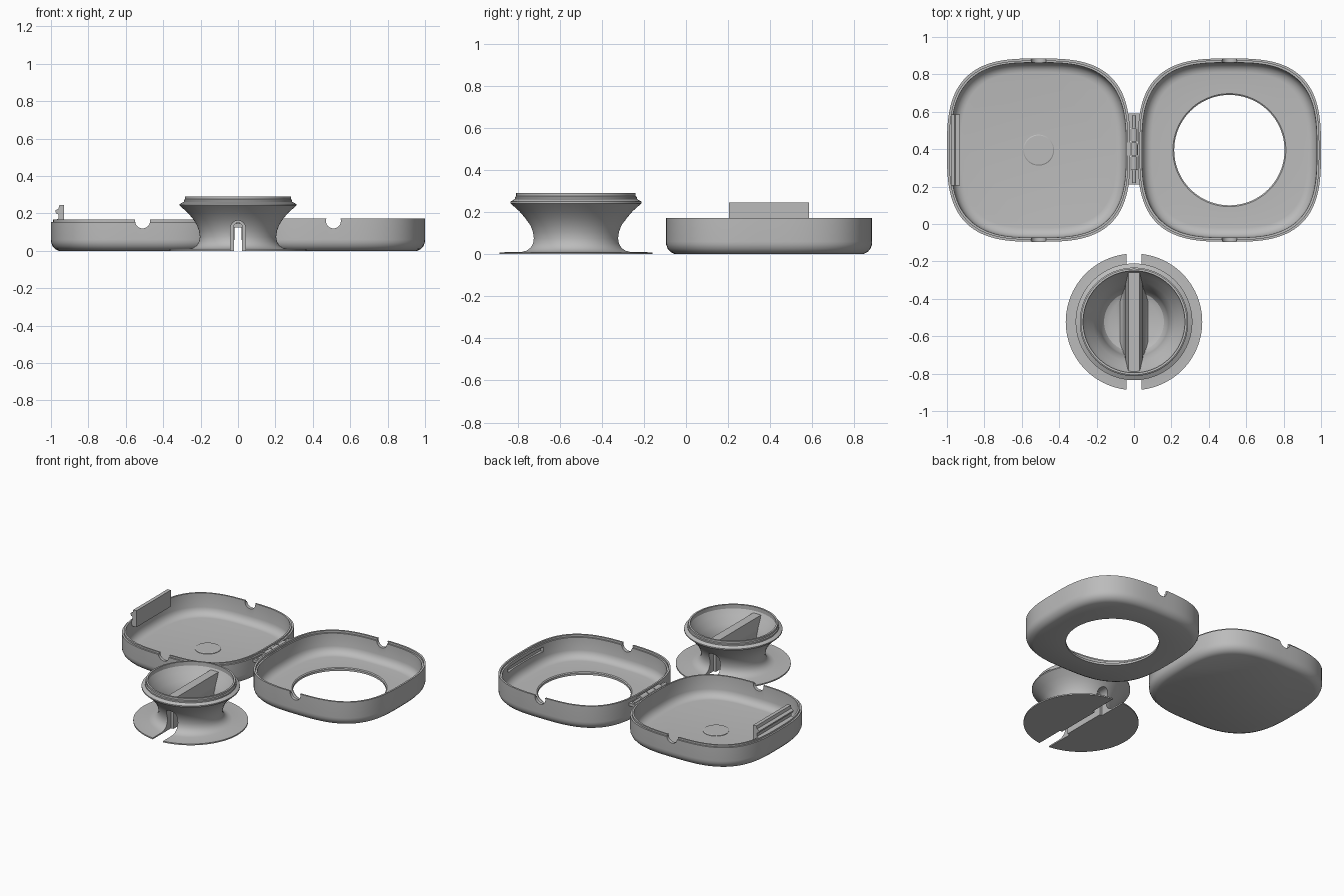
import bpy, bmesh
from math import sin, cos, pi, radians

if "Cube" in bpy.data.objects:
    bpy.data.objects.remove(bpy.data.objects["Cube"], do_unlink=True)

grey = bpy.data.materials.new("plain grey")
grey.diffuse_color = (0.5, 0.5, 0.5, 1)
grey.use_nodes = True
grey.node_tree.nodes["Principled BSDF"].inputs["Base Color"].default_value = (0.5, 0.5, 0.5, 1)

parts = []
CX, CY, HALF = 0.51, 0.395, 0.49     # tray centre and half width
SPOOL_Y = -0.523


def finish(name, bm, keep=True):
    bmesh.ops.recalc_face_normals(bm, faces=bm.faces)
    mesh = bpy.data.meshes.new(name)
    bm.to_mesh(mesh)
    bm.free()
    mesh.materials.append(grey)
    obj = bpy.data.objects.new(name, mesh)
    bpy.context.scene.collection.objects.link(obj)
    if keep:
        parts.append(obj)
    else:
        obj.hide_render = True
    return obj


def loft(name, centre, rings, closed=False, count=128, keep=True):
    """Stack rounded rings of (radius, height, squareness) into one skin."""
    bm = bmesh.new()
    loops = []
    for h, z, n in rings:
        loop = []
        for i in range(count):
            a = 2 * pi * i / count
            r = h / (abs(cos(a)) ** n + abs(sin(a)) ** n) ** (1 / n)
            loop.append(bm.verts.new((centre[0] + r * cos(a), centre[1] + r * sin(a), z)))
        loops.append(loop)
    pairs = list(zip(loops, loops[1:]))
    if closed:
        pairs.append((loops[-1], loops[0]))
    else:
        bm.faces.new(loops[0])
        bm.faces.new(loops[-1])
    for lo, hi in pairs:
        for i in range(count):
            j = (i + 1) % count
            bm.faces.new((lo[i], lo[j], hi[j], hi[i]))
    return finish(name, bm, keep)


def prism(name, outline, y0, y1, keep=True):
    """Extrude an x-z outline along y."""
    bm = bmesh.new()
    a = [bm.verts.new((x, y0, z)) for x, z in outline]
    b = [bm.verts.new((x, y1, z)) for x, z in outline]
    bm.faces.new(a)
    bm.faces.new(b)
    for i in range(len(a)):
        j = (i + 1) % len(a)
        bm.faces.new((a[i], a[j], b[j], b[i]))
    return finish(name, bm, keep)


def disc(x, z, r, count=32):
    return [(x + r * cos(2 * pi * i / count), z + r * sin(2 * pi * i / count)) for i in range(count)]


def arch(r, top):
    """Slot outline with a round top, open below the ground."""
    steps = [pi * i / 16 for i in range(17)]
    return [(r, -0.05)] + [(r * cos(a), top - r + r * sin(a)) for a in steps] + [(-r, -0.05)]


def box(x0, x1, z0, z1):
    return [(x0, z0), (x1, z0), (x1, z1), (x0, z1)]


def boolean(obj, cutter, operation="DIFFERENCE"):
    mod = obj.modifiers.new("cut", "BOOLEAN")
    mod.operation, mod.object, mod.solver = operation, cutter, "EXACT"
    bpy.context.view_layer.update()
    graph = bpy.context.evaluated_depsgraph_get()
    mesh = bpy.data.meshes.new_from_object(obj.evaluated_get(graph))
    obj.modifiers.clear()
    obj.data = mesh


# Two trays: shared outer shell and inner bowl, given as (inset, height)
shell = [(0.042, 0), (0.022, 0.01), (0.008, 0.026), (0.001, 0.045), (0, 0.06)]
bowl = [(0.024, 0.07), (0.029, 0.05), (0.042, 0.032), (0.06, 0.022), (0.075, 0.02)]
lip_up = [(0, 0.155), (0.011, 0.155), (0.011, 0.167), (0.022, 0.167)]
lip_down = [(0, 0.172), (0.012, 0.172), (0.012, 0.158), (0.022, 0.158)]


def tray_rings(lip):
    return [(HALF - d, z, 3) for d, z in shell + lip + bowl]


base_tray = loft("base_tray", (-CX, CY), tray_rings(lip_up))
hole = [(0.302, 0.02, 2), (0.295, 0.015, 2), (0.295, 0, 2)]
lid_tray = loft("lid_tray", (CX, CY), tray_rings(lip_down) + hole, closed=True)

# Cable notches through the front and back walls
for tray, x in ((base_tray, -CX), (lid_tray, CX)):
    notch = prism("notch_cutter", disc(x, 0.16, 0.04), -0.3, 1.1, keep=False)
    boolean(tray, notch)
    bpy.data.objects.remove(notch)

# Groove that receives the latch
groove = prism("groove_cutter", box(0.95, 0.988, 0.105, 0.135), 0.2, 0.59, keep=False)
boolean(lid_tray, groove)
bpy.data.objects.remove(groove)

# Round boss on the base floor
loft("floor_boss", (-CX, CY), [(0.083, 0.015, 2), (0.083, 0.023, 2), (0.078, 0.026, 2)], count=48)

# Latch with an outward hook
prism("latch", [(-0.978, 0.13), (-0.93, 0.13), (-0.93, 0.245), (-0.955, 0.245),
                (-0.96, 0.225), (-0.978, 0.215), (-0.972, 0.2), (-0.96, 0.195),
                (-0.96, 0.172), (-0.978, 0.165)], 0.205, 0.585)

# Hinge: two leaves and three knuckles
for i, y in enumerate((0.21, 0.515)):
    prism("hinge_leaf_%d" % i, box(-0.03, 0.03, 0.125, 0.145), y, y + 0.075)
for i in range(3):
    y = 0.29 + 0.075 * i
    prism("hinge_knuckle_%d" % i, disc(0, 0.15, 0.02, 20), y, y + 0.07)
    side = -1 if i % 2 else 1
    prism("hinge_arm_%d" % i, box(*sorted((0, side * 0.035)), 0.13, 0.16), y, y + 0.07)
prism("hinge_pin", disc(0, 0.15, 0.009, 16), 0.22, 0.58)

# Spool: flared hub with a flat flange and an open bowl
outer = [(0.365, 0), (0.365, 0.009), (0.265, 0.01), (0.24, 0.016), (0.22, 0.03), (0.208, 0.05),
         (0.204, 0.075), (0.208, 0.105), (0.22, 0.138), (0.24, 0.17), (0.27, 0.205),
         (0.312, 0.242), (0.312, 0.25), (0.29, 0.262), (0.29, 0.272), (0.284, 0.276), (0.284, 0.29)]
inner = [(0.272, 0.29), (0.272, 0.262), (0.25, 0.225), (0.217, 0.18), (0.197, 0.14),
         (0.185, 0.1), (0.178, 0.06), (0.16, 0.035), (0.13, 0.022)]
at = (0, SPOOL_Y)
spool = loft("spool", at, [(r, z, 2) for r, z in outer + inner], count=96)
core = loft("core_helper", at, [(r + 0.006, z, 2) for r, z in reversed(inner)], count=96, keep=False)

# Grip ridge across the bowl, trimmed to the bowl wall
ridge = prism("grip_ridge", [(-0.08, 0.015), (0.08, 0.015), (0.06, 0.04), (0.05, 0.09), (0.046, 0.16),
                             (0.03, 0.25), (-0.03, 0.25), (-0.046, 0.16), (-0.05, 0.09), (-0.06, 0.04)],
              SPOOL_Y - 0.32, SPOOL_Y + 0.32, keep=False)
ridge.hide_render = False
parts.append(ridge)
boolean(ridge, core, "INTERSECT")
bpy.data.objects.remove(core)
boolean(spool, ridge, "UNION")
parts.remove(ridge)
bpy.data.objects.remove(ridge)

# Cable slot: narrow through the middle, wider at both mouths
for r, top, y0, y1 in ((0.022, 0.15, -0.25, 0.25), (0.04, 0.162, -0.4, -0.16), (0.04, 0.162, 0.16, 0.4)):
    slot = prism("slot_cutter", arch(r, top), SPOOL_Y + y0, SPOOL_Y + y1, keep=False)
    boolean(spool, slot)
    bpy.data.objects.remove(slot)

# Smooth curves, sharp edges
bpy.ops.object.select_all(action="DESELECT")
for obj in parts:
    obj.select_set(True)
bpy.context.view_layer.objects.active = spool
bpy.ops.object.shade_smooth_by_angle(angle=radians(30))
